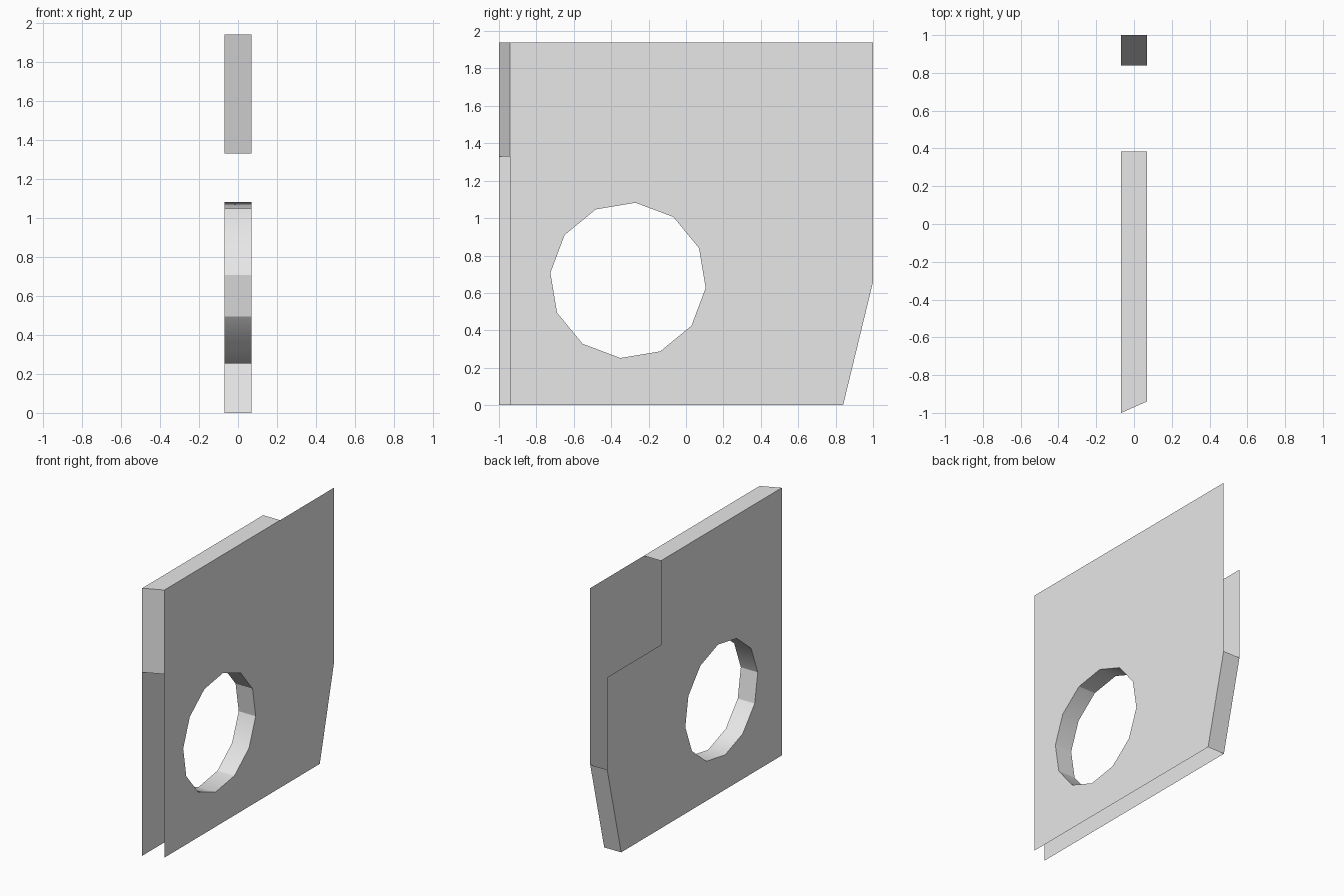
import bpy, bmesh, math
from mathutils import Vector

cube = bpy.data.objects.get("Cube")
if cube:
    bpy.data.objects.remove(cube)

grey = bpy.data.materials.new("plain grey")
grey.use_nodes = True
colour = (0.8, 0.8, 0.8, 1)
grey.diffuse_color = colour
grey.node_tree.nodes["Principled BSDF"].inputs["Base Color"].default_value = colour

HALF, TOP, STEP = 0.068, 1.94, 1.33
FRONT_R, FRONT_L, NOTCH = -1.0, -0.94, 0.385
SLANT_Y, SLANT_Z = 0.84, 0.66

# Twelve-sided opening shared by both plates and the tunnel
SIDES = 12
hole = []
for i in range(SIDES):
    a = math.radians(24.4 + 30 * i)
    hole.append((-0.31 + 0.417 * math.cos(a), 0.667 + 0.417 * math.sin(a)))


def finish(name, bm):
    mesh = bpy.data.meshes.new(name)
    bm.to_mesh(mesh)
    bm.free()
    mesh.materials.append(grey)
    obj = bpy.data.objects.new(name, mesh)
    bpy.context.collection.objects.link(obj)
    return obj


def plate(name, x, outline):
    """Thin side sheet with the round opening."""
    bm = bmesh.new()
    edges = []
    for loop in (outline, hole):
        vs = [bm.verts.new((x, y, z)) for y, z in loop]
        edges += [bm.edges.new((vs[i - 1], vs[i])) for i in range(len(vs))]
    side = Vector((math.copysign(1, x), 0, 0))
    bmesh.ops.triangle_fill(bm, edges=edges, use_beauty=True, normal=side)
    bm.normal_update()
    for f in bm.faces:
        if f.normal.dot(side) < 0:
            f.normal_flip()
    finish(name, bm)


def strip(name, right, left, outward):
    """Four-sided sheet joining the plates; ends are (y, z) pairs."""
    bm = bmesh.new()
    pts = [(-HALF, *p) for p in right] + [(HALF, *p) for p in reversed(left)]
    f = bm.faces.new([bm.verts.new(p) for p in pts])
    f.normal_update()
    if f.normal.dot(Vector(outward)) < 0:
        f.normal_flip()
    finish(name, bm)


# Side plates: the right one is stepped at its upper back corner
plate("left_plate", HALF,
      [(FRONT_L, 0), (SLANT_Y, 0), (1, SLANT_Z), (1, TOP), (FRONT_L, TOP)])
plate("right_plate", -HALF,
      [(FRONT_R, 0), (SLANT_Y, 0), (1, SLANT_Z), (1, STEP), (NOTCH, STEP),
       (NOTCH, TOP), (FRONT_R, TOP)])

# Joining strips
strip("top_strip", [(FRONT_R, TOP), (NOTCH, TOP)],
      [(FRONT_L, TOP), (NOTCH, TOP)], (0, 0, 1))
strip("front_strip", [(FRONT_R, STEP), (FRONT_R, TOP)],
      [(FRONT_L, STEP), (FRONT_L, TOP)], (0, -1, 0))
back = [(SLANT_Y, 0), (1, SLANT_Z)]
strip("back_slanted_strip", back, back, (0, 1, 0))

# Tunnel wall, facing into the opening, with a few crisp corners
bm = bmesh.new()
rings = [[bm.verts.new((x, y, z)) for y, z in hole] for x in (-HALF, HALF)]
for i in range(SIDES):
    f = bm.faces.new((rings[0][i - 1], rings[0][i], rings[1][i], rings[1][i - 1]))
    f.smooth = True
    f.normal_update()
    y, z = hole[i]
    if f.normal.dot(Vector((0, -0.31 - y, 0.667 - z))) < 0:
        f.normal_flip()
for i in (0, 3, 5, 6, 9, 11):
    bm.edges.get((rings[0][i], rings[1][i])).smooth = False
finish("opening_wall", bm)
